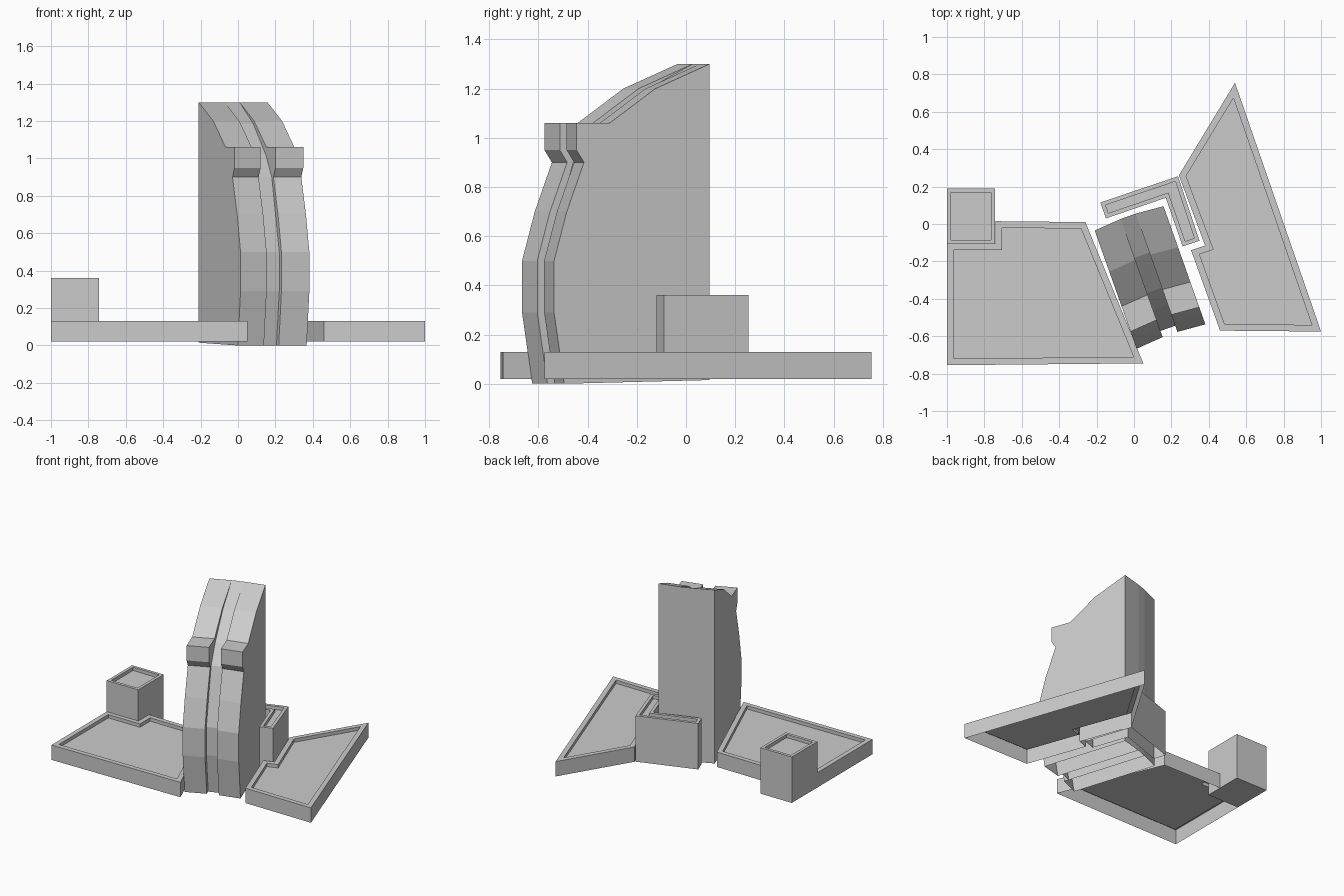
import bpy
import bmesh
from mathutils import Vector

cube = bpy.data.objects.get("Cube")
if cube:
    bpy.data.objects.remove(cube, do_unlink=True)

# One plain grey for the whole group of buildings
grey = bpy.data.materials.new("plain grey")
grey.use_nodes = True
grey.diffuse_color = (0.6, 0.6, 0.6, 1)
grey.node_tree.nodes["Principled BSDF"].inputs["Base Color"].default_value = grey.diffuse_color


def finish(name, bm):
    bmesh.ops.recalc_face_normals(bm, faces=bm.faces)
    mesh = bpy.data.meshes.new(name)
    bm.to_mesh(mesh)
    bm.free()
    mesh.materials.append(grey)
    bpy.context.collection.objects.link(bpy.data.objects.new(name, mesh))


def block(name, outline, top, rim=0.035, floor=False):
    """Walls on an outline, with a parapet rim and a sunken roof."""
    base, sunk = 0.02, 0.025
    bm = bmesh.new()
    low = [bm.verts.new((x, y, base)) for x, y in outline]
    high = [bm.verts.new((x, y, top)) for x, y in outline]
    count = len(outline)
    for i in range(count):
        j = (i + 1) % count
        bm.faces.new((low[i], low[j], high[j], high[i]))
    if floor:
        bm.faces.new(low[::-1])
    roof = bm.faces.new(high)
    bm.normal_update()
    # parapet rim, then the step down to the roof
    bmesh.ops.inset_region(bm, faces=[roof], thickness=rim, use_even_offset=True,
                           use_boundary=True)
    walls = bmesh.ops.extrude_face_region(bm, geom=[roof])
    moved = [g for g in walls["geom"] if isinstance(g, bmesh.types.BMVert)]
    bmesh.ops.translate(bm, verts=moved, vec=(0, 0, -sunk))
    if roof.is_valid:
        bm.faces.remove(roof)
    finish(name, bm)


# Low wings and the taller blocks beside them
block("right_wing", [(-1, -0.755), (0.05, -0.745), (-0.26, 0.01), (-0.74, 0.015),
                     (-0.74, -0.105), (-1, -0.105)], 0.13)
block("left_wing", [(0.54, 0.755), (0.24, 0.26), (0.38, -0.115), (0.305, -0.14),
                    (0.46, -0.57), (1, -0.575)], 0.13)
block("square_block", [(-1, -0.108), (-0.742, -0.108), (-0.742, 0.19), (-1, 0.19)],
      0.36, 0.022, floor=True)
block("corner_block", [(-0.18, 0.115), (-0.15, 0.03), (0.17, 0.14), (0.26, -0.12),
                       (0.35, -0.09), (0.235, 0.255)], 0.36, 0.022)

# Tower axes: across runs along its width, ahead points out of its curved front
corner = Vector((-0.21, -0.035, 0))
across = Vector((0.943, 0.334, 0))
ahead = Vector((0.334, -0.943, 0))

# Profiles as (distance ahead of the back, height), from the foot over the roof
fin_profile = [(0, 0.015), (0.626, 0), (0.67, 0.29), (0.67, 0.5), (0.615, 0.7),
               (0.541, 0.9), (0.573, 0.95), (0.573, 1.06), (0.43, 1.06),
               (0.233, 1.2), (0, 1.3)]
spine_profile = [(0, 0.015), (0.59, 0), (0.635, 0.29), (0.635, 0.5), (0.575, 0.7),
                 (0.515, 0.9), (0.42, 1.02), (0.22, 1.185), (0, 1.3)]


def tower_slice(name, profile, start, end, sides):
    """Span a profile between two (width, set back) positions, open below."""
    bm = bmesh.new()
    rows = []
    for width, back in (start, end):
        rows.append([bm.verts.new(corner + across * width + ahead * (d - back)
                                  + Vector((0, 0, z))) for d, z in profile])
    a, b = rows
    count = len(profile)
    for i in range(1, count):
        j = (i + 1) % count
        bm.faces.new((a[i], b[i], b[j], a[j]))
    if sides:
        bm.faces.new(a)
        bm.faces.new(b[::-1])
    finish(name, bm)


# Two headed fins angled inward to a recessed spine
inner = 0.012
tower_slice("tower_right_fin", fin_profile, (0, 0), (0.152, inner), True)
tower_slice("tower_left_fin", fin_profile, (0.236, inner), (0.39, 0), True)
tower_slice("tower_spine", spine_profile, (0.152, inner), (0.236, inner), False)
